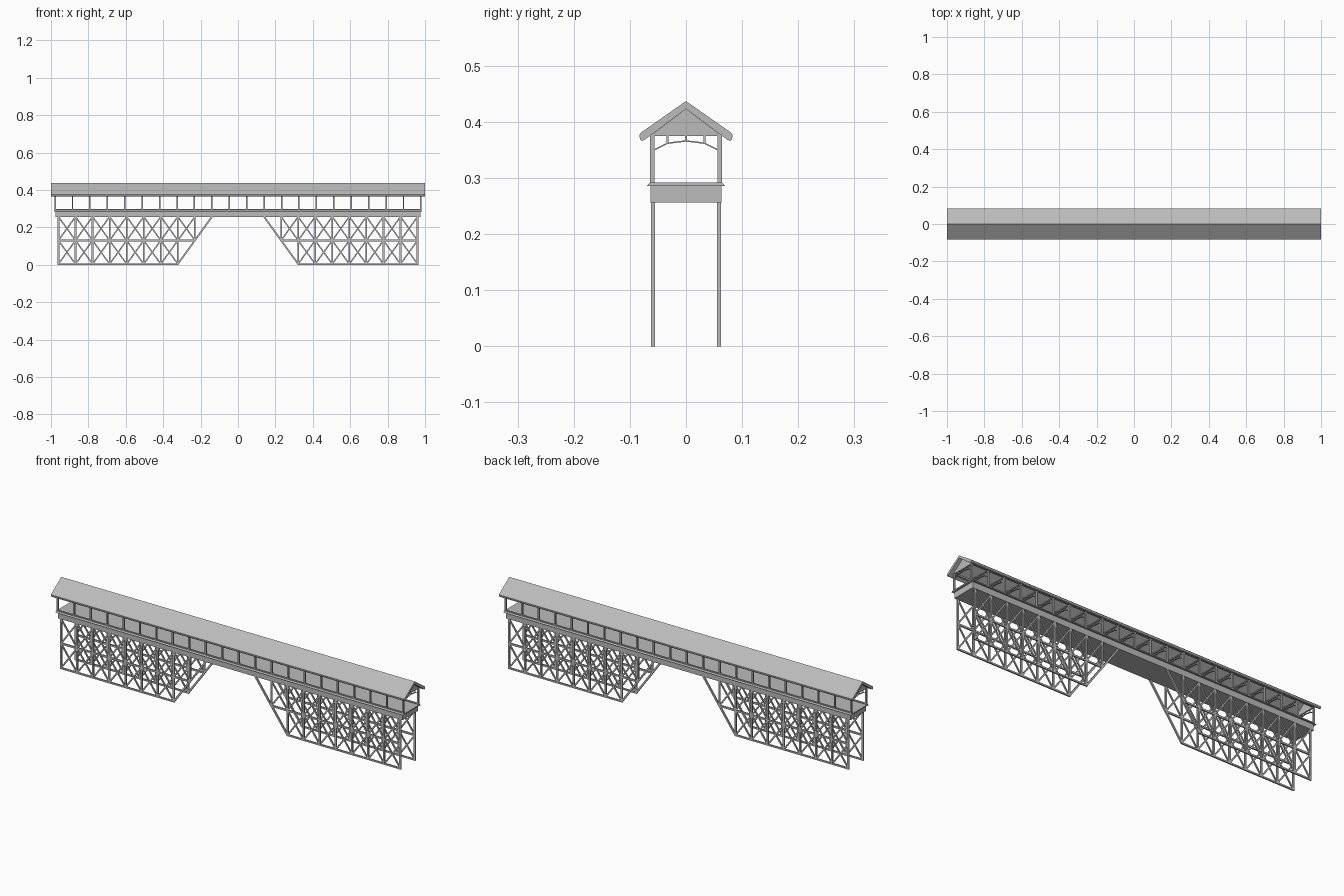
import bpy
import bmesh
from mathutils import Vector, Matrix

cube = bpy.data.objects.get("Cube")
if cube:
    bpy.data.objects.remove(cube)

grey = bpy.data.materials.new("weathered_grey")
grey.use_nodes = True
COLOUR = (0.5, 0.5, 0.5, 1)
grey.diffuse_color = COLOUR
grey.node_tree.nodes["Principled BSDF"].inputs["Base Color"].default_value = COLOUR


def finish(name, bm):
    bmesh.ops.recalc_face_normals(bm, faces=bm.faces)
    mesh = bpy.data.meshes.new(name)
    bm.to_mesh(mesh)
    bm.free()
    mesh.materials.append(grey)
    obj = bpy.data.objects.new(name, mesh)
    bpy.context.collection.objects.link(obj)
    return obj


def box(bm, lo, hi):
    lo, hi = Vector(lo), Vector(hi)
    size = Matrix.Diagonal((*(hi - lo), 1))
    bmesh.ops.create_cube(bm, size=1, matrix=Matrix.Translation((lo + hi) / 2) @ size)


def beam(bm, a, b, width, depth):
    """Square timber from a to b; depth is measured across the beam's side axis."""
    a, b = Vector(a), Vector(b)
    along = (b - a).normalized()
    side = Vector((0, 1, 0)) if abs(along.y) < 0.01 else Vector((1, 0, 0))
    up = along.cross(side)
    rot = Matrix((along, side, up)).transposed().to_4x4()
    size = Matrix.Diagonal(((b - a).length, depth, width, 1))
    bmesh.ops.create_cube(bm, size=1, matrix=Matrix.Translation((a + b) / 2) @ rot @ size)


def extrude_profile(name, points, x0, x1):
    """Extrude a (y, z) outline along x."""
    bm = bmesh.new()
    face = bm.faces.new([bm.verts.new((x0, y, z)) for y, z in points])
    moved = bmesh.ops.extrude_face_region(bm, geom=[face])["geom"]
    bmesh.ops.translate(bm, vec=(x1 - x0, 0, 0),
                        verts=[v for v in moved if isinstance(v, bmesh.types.BMVert)])
    return finish(name, bm)


def mirrored(half):
    """Close a half outline that starts and ends on the centre line."""
    return half + [(-y, z) for y, z in reversed(half) if y > 0]


# Roof with rounded eaves, and the two gables
extrude_profile("roof", mirrored([
    (0, 0.437), (0.08, 0.381), (0.083, 0.377), (0.082, 0.369),
    (0.079, 0.366), (0.074, 0.368), (0, 0.423)]), -1, 1)
for name, x in (("left_gable", 0.978), ("right_gable", -0.978)):
    extrude_profile(name, [(0, 0.423), (0.064, 0.375), (-0.064, 0.375)],
                    x - 0.004, x + 0.004)

# Deck: bevelled floor on a deep girder box
extrude_profile("floor", [(0.064, 0.292), (0.07, 0.286), (-0.07, 0.286),
                          (-0.064, 0.292)], -0.985, 0.985)
bm = bmesh.new()
box(bm, (-0.975, -0.063, 0.256), (0.975, 0.063, 0.287))
finish("girder", bm)

# Posts, wall plates and sills along both sides
BAYS = 21
END = 0.978
posts_x = [-END + 2 * END * i / BAYS for i in range(BAYS + 1)]
for name, s in (("front", -1), ("back", 1)):
    y = s * 0.06
    bm = bmesh.new()
    for x in posts_x:
        box(bm, (x - 0.004, y - 0.004, 0.29), (x + 0.004, y + 0.004, 0.378))
    finish(name + "_posts", bm)
    bm = bmesh.new()
    box(bm, (-END, y - 0.004, 0.374), (END, y + 0.004, 0.381))
    box(bm, (-END, y - 0.004, 0.291), (END, y + 0.004, 0.297))
    finish(name + "_wall_plate_and_sill", bm)

# Roof frames: tie, arched brace and hangers at every post
ARCH = [(-0.057, 0.35), (-0.033, 0.362), (0, 0.366), (0.033, 0.362), (0.057, 0.35)]
bm = bmesh.new()
for x in posts_x:
    beam(bm, (x, -0.06, 0.377), (x, 0.06, 0.377), 0.005, 0.007)
    for (y0, z0), (y1, z1) in zip(ARCH, ARCH[1:]):
        beam(bm, (x, y0, z0), (x, y1, z1), 0.0025, 0.006)
    for y, z in ARCH[1:-1]:
        box(bm, (x - 0.002, y - 0.0015, z), (x + 0.002, y + 0.0015, 0.376))
finish("roof_frames", bm)

# Trestles: four flat lattice panels under the two ends of the deck
STEP = 0.0912
MID, TOP, FOOT = 0.13, 0.257, 0.004
OUTER = 0.96


def trestle(name, side, y):
    bm = bmesh.new()

    def bar(x0, z0, x1, z1, width=0.009, depth=0.007):
        beam(bm, (side * x0, y, z0), (side * x1, y, z1), width, depth)

    xs = [OUTER - STEP * i for i in range(10)]
    bar(xs[0] + 0.004, FOOT, xs[7] - 0.003, FOOT, 0.008)
    bar(xs[0], MID, xs[8], MID)
    bar(xs[7], FOOT, xs[9], TOP)
    for i in range(9):
        bar(xs[i], MID if i == 8 else 0, xs[i], TOP)
    for i in range(8):
        for low, high in ((FOOT, MID), (MID, TOP)):
            if i == 7 and low == FOOT:
                continue
            bar(xs[i], low, xs[i + 1], high, 0.007, 0.0055)
            bar(xs[i], high, xs[i + 1], low, 0.007, 0.0055)
    finish(name, bm)


for end, side in (("left", 1), ("right", -1)):
    for face, y in (("front", -0.0585), ("back", 0.0585)):
        trestle(f"{end}_{face}_trestle", side, y)
